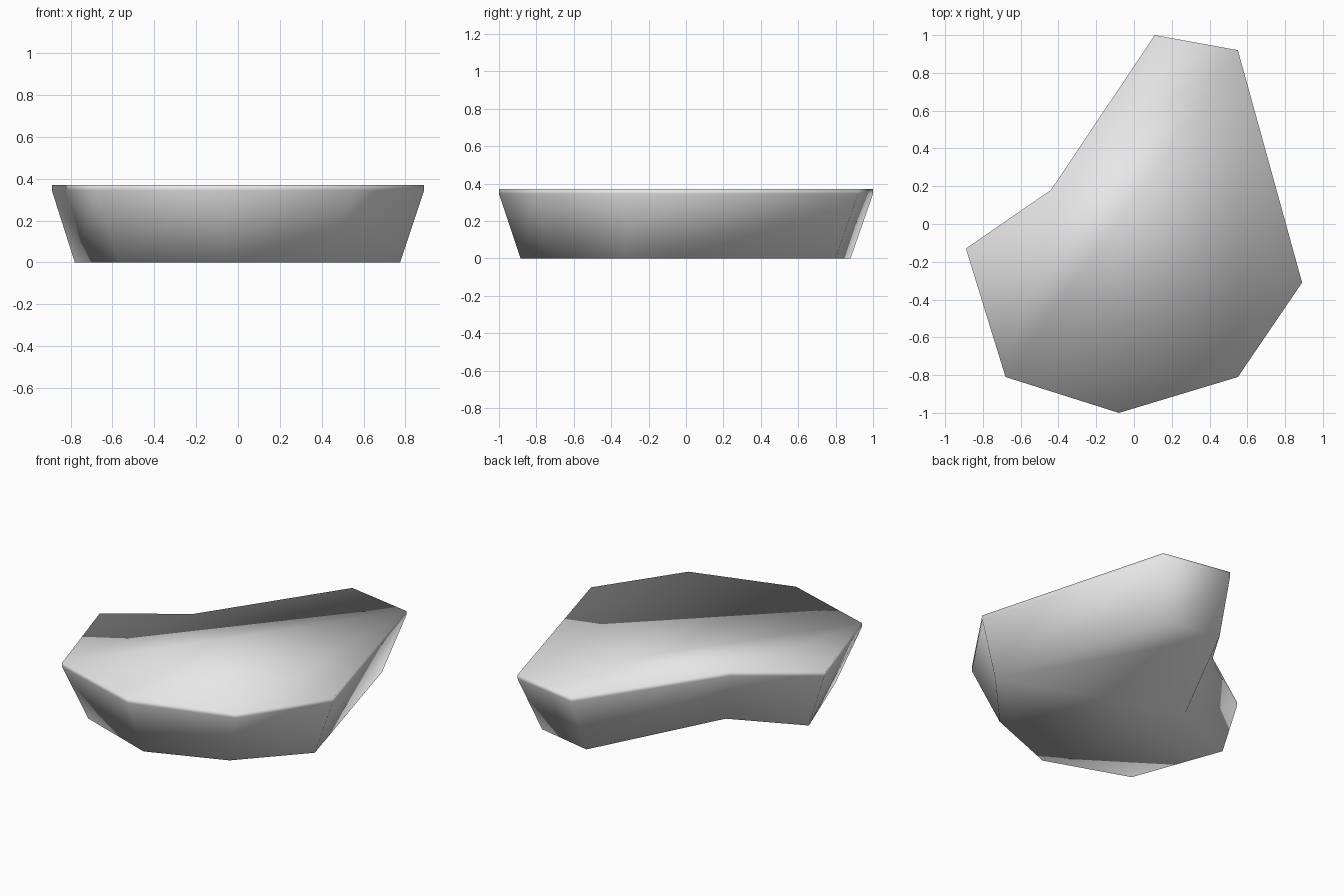
import bpy, bmesh

cube = bpy.data.objects.get("Cube")
if cube:
    bpy.data.objects.remove(cube, do_unlink=True)

# One plain stone colour
stone = bpy.data.materials.new("stone_grey")
stone.use_nodes = True
colour = (0.8, 0.8, 0.8, 1)
stone.diffuse_color = colour
stone.node_tree.nodes["Principled BSDF"].inputs["Base Color"].default_value = colour

# Matching outlines, counter-clockwise: narrow base and wide rim
base = [(.09, .88), (-.33, .07), (-.78, -.13), (-.57, -.70),
        (-.05, -.885), (.43, -.70), (.775, -.33), (.46, .80)]
rim = [(.11, 1), (-.44, .18), (-.89, -.13), (-.68, -.81),
       (-.08, -1), (.55, -.81), (.89, -.31), (.55, .92)]
RIM_HEIGHT, TOP_HEIGHT, BEVEL = .345, .37, .035

bm = bmesh.new()


def ring(points, z):
    return [bm.verts.new((x, y, z)) for x, y in points]


# Sloping sides between the underside and the rim
low, high = ring(base, 0), ring(rim, RIM_HEIGHT)
bm.faces.new(low[::-1])
top = bm.faces.new(high)
for i in range(len(low)):
    j = (i + 1) % len(low)
    bm.faces.new((low[i], low[j], high[j], high[i]))

# Narrow bevel around the flat top
bmesh.ops.inset_region(bm, faces=[top], thickness=BEVEL, use_even_offset=True)
for v in top.verts:
    v.co.z = TOP_HEIGHT
bmesh.ops.recalc_face_normals(bm, faces=bm.faces)

mesh = bpy.data.meshes.new("stone_slab")
bm.to_mesh(mesh)
bm.free()
mesh.materials.append(stone)
mesh.shade_smooth()
slab = bpy.data.objects.new("stone_slab", mesh)
bpy.context.collection.objects.link(slab)
